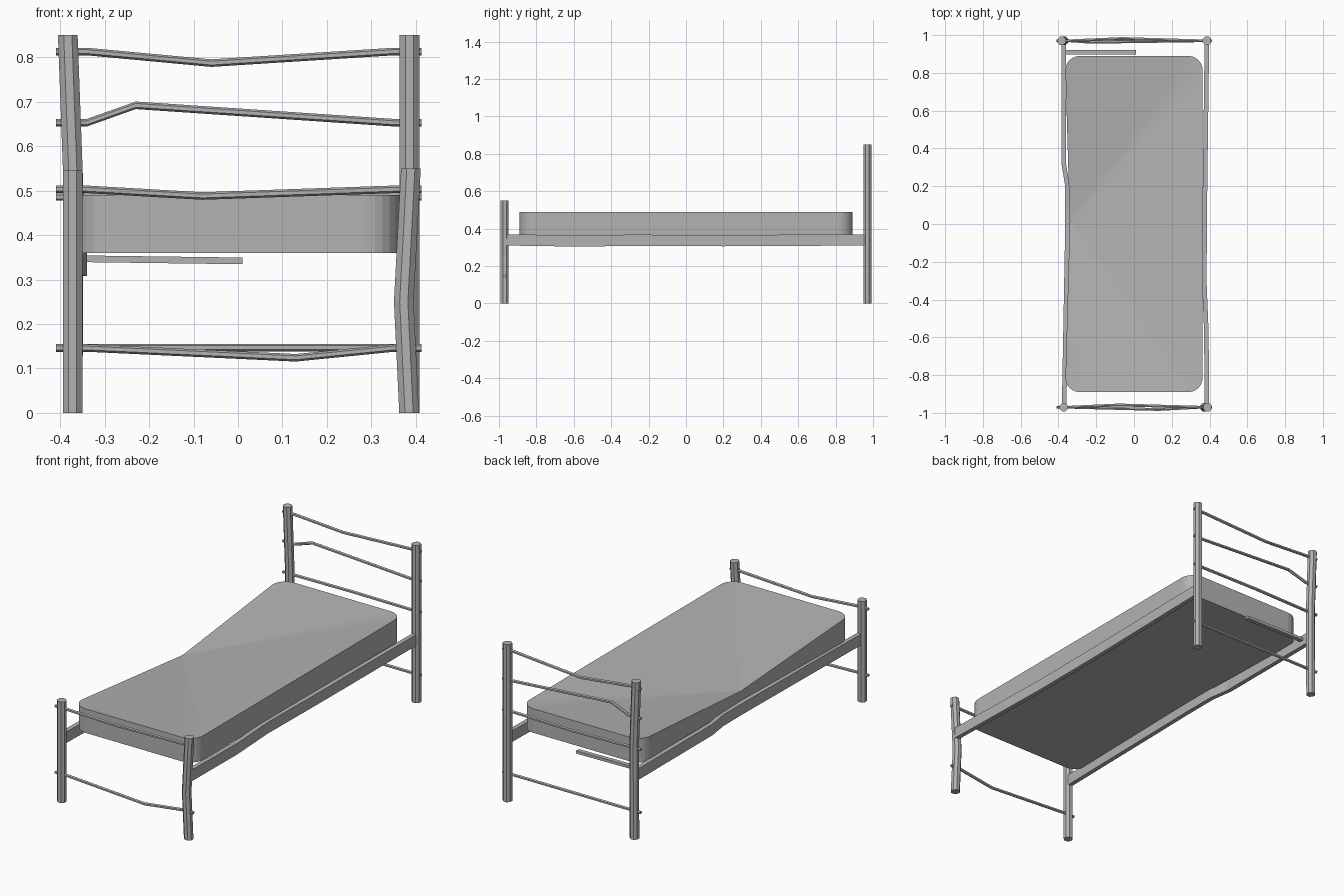
import bpy
import bmesh
from math import cos, sin, pi
from mathutils import Vector

old = bpy.data.objects.get("Cube")
if old:
    bpy.data.objects.remove(old)

grey = bpy.data.materials.new("plain grey")
grey.use_nodes = True
COLOUR = (0.45, 0.45, 0.45, 1)
grey.diffuse_color = COLOUR
grey.node_tree.nodes["Principled BSDF"].inputs["Base Color"].default_value = COLOUR


def finish(name, bm):
    bmesh.ops.recalc_face_normals(bm, faces=bm.faces[:])
    mesh = bpy.data.meshes.new(name)
    bm.to_mesh(mesh)
    bm.free()
    mesh.materials.append(grey)
    obj = bpy.data.objects.new(name, mesh)
    bpy.context.collection.objects.link(obj)
    return obj


def round_profile(radius, sides):
    turn = [2 * pi * (i + 0.5) / sides for i in range(sides)]
    return [(radius * cos(a), radius * sin(a)) for a in turn]


def box_profile(w, h):
    return [(-w, -h), (w, -h), (w, h), (-w, h)]


def sweep(name, path, axis, profile):
    """Carry a profile, square to one axis, along a bent path."""
    bm = bmesh.new()
    rings = []
    for point in path:
        ring = []
        for u, v in profile:
            offset = {"x": (0, u, v), "y": (u, 0, v), "z": (u, v, 0)}[axis]
            ring.append(bm.verts.new(Vector(point) + Vector(offset)))
        rings.append(ring)
    n = len(profile)
    for a, b in zip(rings, rings[1:]):
        for i in range(n):
            j = (i + 1) % n
            bm.faces.new((a[i], a[j], b[j], b[i]))
    bm.faces.new(rings[0])
    bm.faces.new(rings[-1])
    return finish(name, bm)


# Corner posts, some of them bent: (x, z) along each
HEAD, FOOT = 0.97, -0.97
posts = {
    "head_post_right": (HEAD, [(-0.372, 0), (-0.37, 0.5), (-0.383, 0.85)]),
    "head_post_left": (HEAD, [(0.386, 0), (0.386, 0.85)]),
    "foot_post_right": (FOOT, [(-0.372, 0), (-0.372, 0.545)]),
    "foot_post_left": (FOOT, [(0.385, 0), (0.373, 0.25), (0.389, 0.55)]),
}
for name, (y, path) in posts.items():
    sweep(name, [(x, y, z) for x, z in path], "z", round_profile(0.024, 8))

# Cross rails: end height, bend x, bend height, bend y shift
rails = {
    "head_rail_top": (HEAD, 0.813, -0.06, 0.787, 0.012),
    "head_rail_middle": (HEAD, 0.653, -0.23, 0.692, -0.008),
    "head_rail_lower": (HEAD, 0.486, 0.0, 0.484, 0.008),
    "head_rail_bottom": (HEAD, 0.147, 0.05, 0.147, 0.0),
    "foot_rail_top": (FOOT, 0.503, -0.08, 0.488, 0.012),
    "foot_rail_bottom": (FOOT, 0.146, 0.13, 0.124, -0.012),
}
for name, (y, z, bend_x, bend_z, shift) in rails.items():
    path = [(-0.41, y, z), (-0.34, y, z), (bend_x, y + shift, bend_z),
            (0.35, y, z), (0.413, y, z)]
    sweep(name, path, "x", round_profile(0.0085, 6))

# Side rails
side = box_profile(0.012, 0.03)
sweep("side_rail_right", [(-0.372, HEAD, 0.34), (-0.372, 0.32, 0.34),
                          (-0.352, 0.2, 0.338), (-0.352, 0, 0.338),
                          (-0.37, FOOT, 0.34)], "y", side)
sweep("side_rail_left", [(0.386, HEAD, 0.34), (0.376, 0.2, 0.336),
                         (0.372, -0.3, 0.338), (0.383, -0.57, 0.334),
                         (0.386, FOOT, 0.34)], "y", side)

# Loose slat stub near the head
sweep("slat_stub", [(-0.37, 0.91, 0.347), (0.01, 0.91, 0.342)], "x",
      box_profile(0.012, 0.0075))

# Mattress with rounded corners and one sagging edge
W, L, R, STEPS = 0.363, 0.89, 0.075, 6
outline = []
for k, (sx, sy) in enumerate([(1, 1), (-1, 1), (-1, -1), (1, -1)]):
    for i in range(STEPS + 1):
        a = pi / 2 * (k + i / STEPS)
        outline.append((sx * (W - R) + R * cos(a), sy * (L - R) + R * sin(a)))
    if k == 1:
        sag = len(outline)
        outline.append((-0.34, 0.015))
bm = bmesh.new()
low = [bm.verts.new((x, y, 0.36)) for x, y in outline]
top = [bm.verts.new((x, y, 0.49)) for x, y in outline]
top[sag].co.z = 0.42
n = len(outline)
for i in range(n):
    j = (i + 1) % n
    bm.faces.new((low[i], low[j], top[j], top[i]))
    if sag not in (i, j):
        bm.faces.new((top[sag], top[i], top[j]))
bm.faces.new(low)
finish("mattress", bm)
